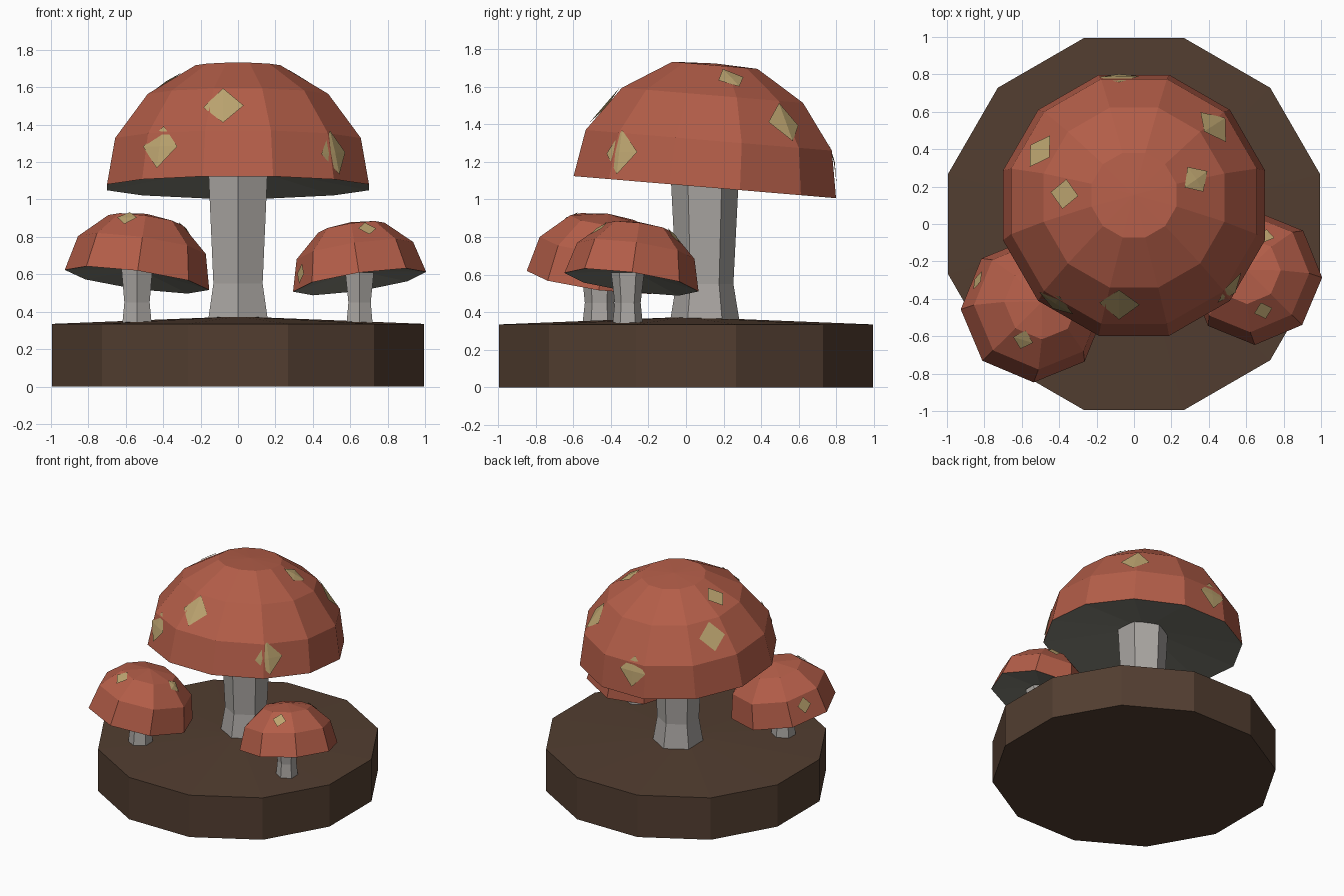
import bpy
from math import sin, cos, radians, pi
from mathutils import Vector
from mathutils.bvhtree import BVHTree

if "Cube" in bpy.data.objects:
    bpy.data.objects.remove(bpy.data.objects["Cube"])

UP = Vector((0, 0, 1))


def material(name, rgb):
    m = bpy.data.materials.new(name)
    m.diffuse_color = (*rgb, 1)
    m.use_nodes = True
    m.node_tree.nodes["Principled BSDF"].inputs["Base Color"].default_value = m.diffuse_color
    return m


SOIL = material("soil", (0.085, 0.048, 0.03))
RED = material("cap_red", (0.45, 0.11, 0.065))
PALE = material("spot_tan", (0.5, 0.37, 0.16))
STEM = material("stem_grey", (0.40, 0.38, 0.36))
GILL = material("gill_grey", (0.24, 0.24, 0.20))


def add_mesh(name, verts, faces, mat):
    me = bpy.data.meshes.new(name)
    me.from_pydata([tuple(v) for v in verts], [], faces)
    me.materials.append(mat)
    ob = bpy.data.objects.new(name, me)
    bpy.context.collection.objects.link(ob)
    return ob


def lathe(name, profile, sides, mat, loc=(0, 0, 0), axis=(0, 0, 1), phase=0):
    """Spin (radius, height) points, listed bottom to top outside, about a tilted axis."""
    rot = UP.rotation_difference(Vector(axis).normalized())
    verts, rings, faces = [], [], []
    for r, h in profile:
        count = sides if r > 0 else 1
        rings.append([len(verts) + i for i in range(count)])
        for i in range(count):
            a = radians(phase) + 2 * pi * i / sides
            verts.append(Vector(loc) + rot @ Vector((r * cos(a), r * sin(a), h)))
    for lo, hi in zip(rings, rings[1:]):
        for i in range(sides):
            j = (i + 1) % sides
            quad = [lo[i % len(lo)], lo[j % len(lo)], hi[j % len(hi)], hi[i % len(hi)]]
            faces.append(list(dict.fromkeys(quad)))
    add_mesh(name, verts, faces, mat)
    return BVHTree.FromPolygons(verts, faces)


def spot(name, tree, point, size):
    """Diamond patch draped on the cap surface."""
    centre, n, _, _ = tree.find_nearest(Vector(point))
    side = UP.cross(n).normalized()
    up = n.cross(side)
    verts = []
    for d in (Vector(), side, up * 1.1, -side, -up * 1.1):
        p, pn, _, _ = tree.find_nearest(centre + d * size)
        verts.append(p + (pn + n).normalized() * 0.01)
    add_mesh(name, verts, [(0, i, i % 4 + 1) for i in range(1, 5)], PALE)


def mushroom(name, sides, phase, loc, axis, profile, hollow, stem_xy, stem, spots):
    tree = lathe(name + "_cap", profile, sides, RED, loc, axis, phase)
    lathe(name + "_gills", [(0, hollow), profile[0]], sides, GILL, loc, axis, phase)
    lathe(name + "_stem", stem, 6, STEM, (*stem_xy, 0), phase=30)
    for i, (x, y, z, size) in enumerate(spots):
        spot(f"{name}_spot_{i + 1}", tree, (x, y, z), size)


# Soil disc with slightly domed top
lathe("base", [(0, 0), (1.03, 0), (1.03, 0.335), (0, 0.375)], 12, SOIL, phase=15)

# Large central mushroom
mushroom("large", 12, 15, (0, 0.1, 1.065), (0, 0.084, 1),
         [(0.725, 0), (0.68, 0.25), (0.50, 0.49), (0.235, 0.65), (0, 0.66)], 0.12,
         (0, 0.1), [(0.185, 0.35), (0.152, 0.55), (0.185, 1.2), (0, 1.2)],
         [(-0.08, -0.44, 1.51, 0.11), (-0.41, -0.41, 1.28, 0.11),
          (0.51, -0.35, 1.25, 0.11), (0.43, 0.53, 1.41, 0.11),
          (0.34, 0.24, 1.66, 0.08), (-0.52, 0.40, 1.45, 0.10),
          (-0.37, 0.16, 1.63, 0.08), (-0.08, 0.80, 1.20, 0.11)])

# Small mushroom on the left
mushroom("left", 8, 0, (-0.54, -0.46, 0.57), (0.14, 0.13, 1),
         [(0.39, 0), (0.345, 0.19), (0.2, 0.325), (0, 0.36)], 0.06,
         (-0.54, -0.46), [(0.09, 0.34), (0.078, 0.45), (0.096, 0.63), (0, 0.63)],
         [(-0.59, -0.61, 0.89, 0.055), (-0.30, -0.42, 0.83, 0.055),
          (-0.86, -0.29, 0.72, 0.055)])

# Small mushroom on the right
mushroom("right", 8, 0, (0.65, -0.29, 0.56), (-0.15, 0.14, 1),
         [(0.36, 0), (0.315, 0.17), (0.18, 0.295), (0, 0.325)], 0.06,
         (0.65, -0.31), [(0.08, 0.34), (0.069, 0.45), (0.088, 0.61), (0, 0.61)],
         [(0.69, -0.46, 0.84, 0.05), (0.70, -0.07, 0.80, 0.05),
          (0.36, -0.38, 0.60, 0.05)])
